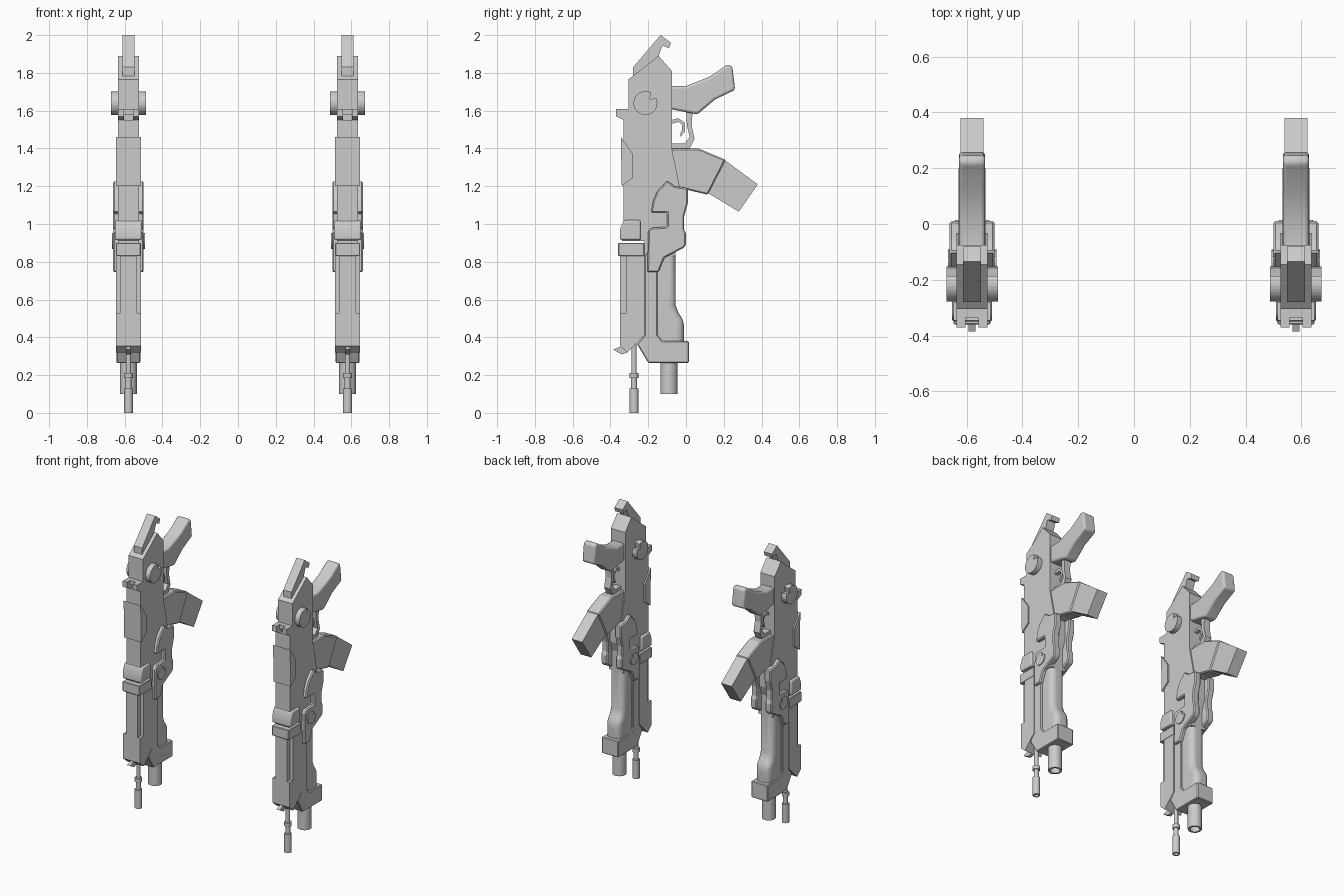
import bpy, bmesh, math

cube = bpy.data.objects.get("Cube")
if cube:
    bpy.data.objects.remove(cube)

UNIT = 0.01      # part sizes below are in hundredths
SPACING = 58     # distance of each rifle from the centre

grey = bpy.data.materials.new("light_grey")
grey.use_nodes = True
grey.diffuse_color = (0.6, 0.6, 0.6, 1)
grey.node_tree.nodes["Principled BSDF"].inputs["Base Color"].default_value = (0.6, 0.6, 0.6, 1)


def place(name, bm, bevel=0, segments=1):
    """Turn a bmesh into one object per rifle, sharing the mesh."""
    bmesh.ops.recalc_face_normals(bm, faces=bm.faces)
    bmesh.ops.scale(bm, vec=(UNIT,) * 3, verts=bm.verts)
    mesh = bpy.data.meshes.new(name)
    bm.to_mesh(mesh)
    bm.free()
    mesh.materials.append(grey)
    for side, sign in (("left", 1), ("right", -1)):
        obj = bpy.data.objects.new(side + "_" + name, mesh)
        bpy.context.collection.objects.link(obj)
        obj.location.x = sign * SPACING * UNIT
        if bevel:
            mod = obj.modifiers.new("edge_bevel", "BEVEL")
            mod.width = bevel * UNIT
            mod.segments = segments
            mod.limit_method = "ANGLE"
            mod.angle_limit = math.radians(35)
    if segments > 1:
        smooth(side + "_" + name)


def smooth(name):
    """Smooth the shared mesh, keeping sharp edges."""
    bpy.ops.object.select_all(action="DESELECT")
    obj = bpy.data.objects[name]
    obj.select_set(True)
    bpy.context.view_layer.objects.active = obj
    bpy.ops.object.shade_smooth_by_angle(angle=math.radians(35))


def prism(bm, outline, x0, x1):
    """Extrude a side outline of (y, z) points from x0 to x1."""
    face = bm.faces.new([bm.verts.new((x0, y, z)) for y, z in outline])
    result = bmesh.ops.extrude_face_region(bm, geom=[face], use_keep_orig=True)
    moved = [v for v in result["geom"] if isinstance(v, bmesh.types.BMVert)]
    bmesh.ops.translate(bm, verts=moved, vec=(x1 - x0, 0, 0))


def slab(name, outline, half, bevel=0, segments=1):
    """One part running right across the middle."""
    bm = bmesh.new()
    prism(bm, outline, -half, half)
    place(name, bm, bevel, segments)


def pair(name, outline, inner, outer, bevel=0):
    """Matching parts on both sides of the rifle."""
    bm = bmesh.new()
    prism(bm, outline, inner, outer)
    prism(bm, outline, -inner, -outer)
    place(name, bm, bevel)


def notched_disc(y, z, radius):
    """Round outline with a small wedge taken out of its upper rear."""
    steps = 28
    start, sweep = math.radians(62), math.radians(322)
    points = [(y + radius * math.cos(start + sweep * i / steps),
               z + radius * math.sin(start + sweep * i / steps)) for i in range(steps + 1)]
    mid = start - math.radians(19)
    depth = radius * 0.5
    return points + [(y + depth * math.cos(mid), z + depth * math.sin(mid))]


def lathe(name, profile, y):
    """Spin a (radius, z) profile around an upright axis."""
    bm = bmesh.new()
    verts = [bm.verts.new((r, y, z)) for r, z in profile]
    edges = [bm.edges.new(pair_) for pair_ in zip(verts, verts[1:])]
    bmesh.ops.spin(bm, geom=verts + edges, cent=(0, y, 0), axis=(0, 0, 1),
                   angle=math.tau, steps=20, use_merge=True)
    bmesh.ops.remove_doubles(bm, verts=bm.verts, dist=0.01)
    place(name, bm)
    smooth("left_" + name)


# Receiver and stock
slab("stock_hook", [(-28, 183), (-13.5, 200), (-8, 196), (-9, 193), (-12.5, 194.5),
                    (-14.5, 189), (-14.5, 180), (-28, 177)], 3.2)
slab("receiver", [(-30.5, 176.5), (-14.5, 189), (-7.5, 181), (-7.5, 140), (-3, 118),
                  (-3, 104), (-5.5, 97), (-5.5, 83), (-22, 83), (-22, 91), (-34, 91),
                  (-33, 102), (-33, 155), (-30.5, 155)], 5.6)
slab("front_pad", [(-34.5, 146), (-28, 137), (-28, 124.5), (-34, 120)], 6.6)
pair("rear_sight", [(-37, 161), (-30, 161), (-30, 155), (-33, 155), (-37, 157)], 2.3, 5.6)
slab("sight_bridge", [(-33.5, 161), (-30, 161), (-30, 158), (-33.5, 158)], 3)
pair("large_knob", notched_disc(-21.5, 164, 6.3), 5, 9.2)

# Front housing
slab("housing_lump", [(-33, 102), (-35, 97), (-35, 91.5), (-24, 91.5), (-24, 102)], 7.2, 1, 3)
slab("housing_collar", [(-36, 90), (-22, 90), (-22, 83), (-36, 83)], 6.6, 0.4)
slab("housing_back", [(-31.5, 83), (-22, 83), (-22, 41), (-31, 32), (-31.5, 32.5)], 6.6)
slab("housing_strip", [(-35, 83), (-31, 83), (-31, 53), (-35, 53)], 4.5)
slab("housing_foot", [(-35, 53), (-31, 53), (-31, 32), (-35, 35.5)], 6.6)
slab("housing_spur", [(-38.5, 33.5), (-35, 35), (-31, 36), (-31, 32), (-34, 31)], 1.2)

# Forend and barrel
slab("forend_frame", [(-22, 84), (-15, 84), (-15, 41), (-12.5, 38), (1.5, 38), (1.5, 26.5),
                      (-20, 26.5), (-26, 36.5), (-22, 41)], 6.4, 0.5)
slab("handguard", [(-18, 88), (-5.5, 88), (-5.5, 57), (-4, 53), (-1, 49), (-1, 34), (-18, 34)],
     5.5, 3.8, 5)
lathe("barrel", [(0, 30), (4.5, 30), (4.5, 10), (3.2, 10), (3.2, 16), (0, 16)], -9)
lathe("front_rod", [(0, 45), (1.4, 45), (1.4, 21), (2.4, 21), (2.4, 18.5), (1.6, 18.5),
                    (1.6, 13), (2.4, 13), (2.4, 0), (1.5, 0), (1.5, 4), (0, 4)], -27.5)

# Side armour
pair("side_plate", [(-10, 123), (-6, 120), (1, 119), (1, 111), (-1, 104), (-1, 96.5),
                    (0, 95.5), (0, 89.5), (-1, 87.5), (-11.5, 82), (-14.5, 74.5),
                    (-20.5, 74.5), (-20, 96.5), (-18, 98), (-10, 98.5), (-10, 106),
                    (-18.5, 106), (-17.5, 112), (-15.5, 117)], 3.2, 8.1, 0.7)
pair("small_knob", notched_disc(-13.5, 91, 4.3), 7, 8.7)

# Magazine
slab("magazine_well", [(-8, 140), (6.5, 140), (21, 134), (11.5, 115.5), (1, 118), (-8, 118)],
     4.8, 0.7)
slab("magazine", [(19, 134), (21, 133.5), (38, 121), (28, 106.5), (11.5, 116.5), (10, 118)], 4.1)

# Grip and trigger
slab("grip", [(-9, 173), (0, 173), (12.5, 178), (22, 184.5), (24.5, 183.5), (26, 171),
              (15.5, 166), (6, 158), (-9, 161)], 4.7, 1.5, 3)
slab("trigger_guard", [(0, 160), (3.5, 160), (3, 152), (4.5, 145), (2, 140), (-8, 139),
                       (-8, 142.5), (-1, 142.5), (2, 146), (0.5, 152)], 2.4)
slab("trigger", [(-8, 155), (-4, 156), (-0.5, 153.5), (-0.5, 149), (-3, 146), (-3, 148),
                 (-2, 150), (-2, 152.5), (-4, 154), (-8, 153)], 1.2)
